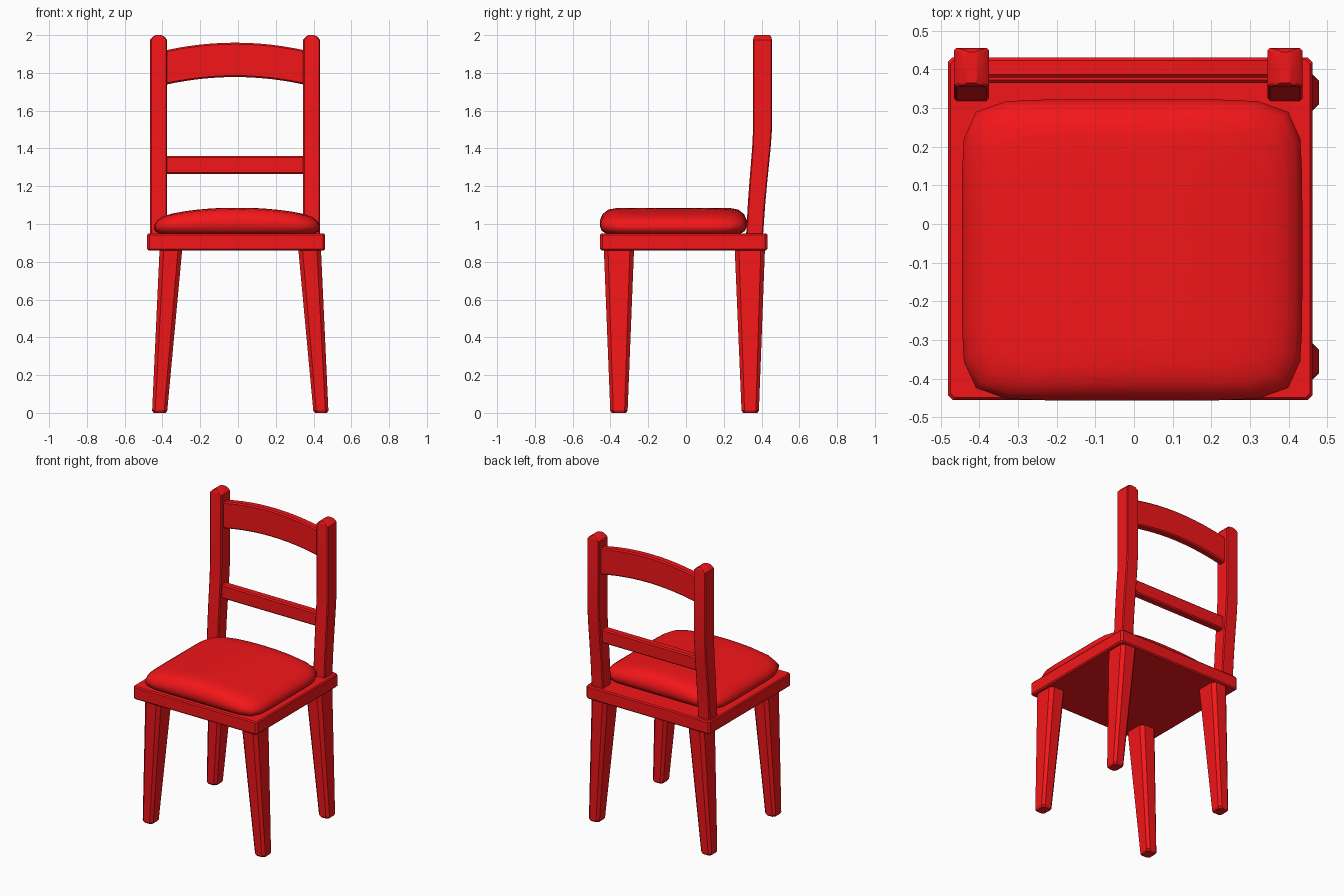
import bpy, bmesh
from mathutils import Vector

if "Cube" in bpy.data.objects:
    bpy.data.objects.remove(bpy.data.objects["Cube"])

red = bpy.data.materials.new("red_paint")
red.diffuse_color = (0.9, 0.008, 0.01, 1)
red.use_nodes = True
red.node_tree.nodes["Principled BSDF"].inputs["Base Color"].default_value = red.diffuse_color


def loft(name, rings, angle=0.6):
    """Skin a stack of equal-length point rings and cap both ends."""
    bm = bmesh.new()
    rows = [[bm.verts.new(p) for p in ring] for ring in rings]
    n = len(rows[0])
    for a, b in zip(rows, rows[1:]):
        for i in range(n):
            j = (i + 1) % n
            bm.faces.new((a[i], a[j], b[j], b[i]))
    bm.faces.new(rows[0])
    bm.faces.new(rows[-1])
    bmesh.ops.recalc_face_normals(bm, faces=bm.faces)
    me = bpy.data.meshes.new(name)
    bm.to_mesh(me)
    bm.free()
    ob = bpy.data.objects.new(name, me)
    bpy.context.collection.objects.link(ob)
    me.materials.append(red)
    bpy.ops.object.select_all(action='DESELECT')
    ob.select_set(True)
    bpy.context.view_layer.objects.active = ob
    bpy.ops.object.shade_smooth_by_angle(angle=angle)
    return ob


def section(hx, hy, c):
    """Rectangle with chamfered corners."""
    return [(hx, -hy + c), (hx, hy - c), (hx - c, hy), (-hx + c, hy),
            (-hx, hy - c), (-hx, -hy + c), (-hx + c, -hy), (hx - c, -hy)]


def level(cx, cy, z, hx, hy, c):
    return [Vector((cx + x, cy + y, z)) for x, y in section(hx, hy, c)]


# Seat board
loft("seat", [level(-0.01, -0.012, z, 0.471 - i, 0.443 - i, 0.012)
              for z, i in ((0.86, 0.008), (0.868, 0), (0.942, 0), (0.95, 0.006))], 0.4)

# Cushion: rounded-square rings, domed across the width
K = 8
square = ([(1, -1 + 2 * i / K) for i in range(K)] + [(1 - 2 * i / K, 1) for i in range(K)]
          + [(-1, 1 - 2 * i / K) for i in range(K)] + [(-1 + 2 * i / K, -1) for i in range(K)])


def cushion_ring(inset, t):
    ring = []
    for p, q in square:
        k = (abs(p) ** 8 + abs(q) ** 8) ** (-1 / 8)
        x, y = p * k * (0.44 - inset), q * k * (0.389 - inset)
        h = 0.138 - 0.042 * (abs(x) / 0.4) ** 2.2
        ring.append(Vector((x - 0.005, y - 0.067, 0.948 + t * h)))
    return ring


loft("cushion", [cushion_ring(*r) for r in (
    (0.035, 0), (0.01, 0.12), (0, 0.32), (0, 0.52), (0.015, 0.76), (0.045, 0.93),
    (0.09, 0.99), (0.15, 1), (0.22, 1), (0.29, 1), (0.36, 1))], 0.9)

# Tapered legs, splayed sideways
for side, sx in (("left", -1), ("right", 1)):
    for end, y0, y1 in (("front", -0.355, -0.355), ("back", 0.34, 0.338)):
        loft(f"{end}_{side}_leg", [
            level(0.012 + sx * 0.427, y0, 0, 0.032, 0.038, 0.014),
            level(0.012 + sx * 0.4265, y0, 0.012, 0.04, 0.046, 0.016),
            level(0.012 + sx * 0.367, y1, 0.87, 0.06, 0.08, 0.022)], 0.4)

# Back posts, curving backwards and then upright
for side, cx in (("left", -0.42), ("right", 0.39)):
    path = [(0.94, 0.363, 0.045), (1.1, 0.373, 0.046), (1.2, 0.381, 0.047),
            (1.3, 0.390, 0.048), (1.4, 0.399, 0.049), (1.5, 0.405, 0.05), (1.975, 0.405, 0.05)]
    rings = [level(cx, y, z, 0.045, hy, 0.006) for z, y, hy in path]
    rings += [level(cx, 0.405, 1.992, 0.03, 0.046, 0.006),
              level(cx, 0.405, 2.0, 0.014, 0.04, 0.006)]
    loft(f"back_{side}_post", rings, 0.4)


# Back rails running between the posts
def rail(name, y, z, hy, hz, arch, steps):
    rings = []
    for i in range(steps + 1):
        u = -1 + 2 * i / steps
        x = -0.015 + 0.375 * u
        zc = z + arch * (1 - u * u)
        rings.append([Vector((x, y + a, zc + b)) for a, b in section(hy, hz, 0.008)])
    loft(name, rings, 0.4)


rail("top_rail", 0.405, 1.827, 0.026, 0.091, 0.042, 12)
rail("lower_rail", 0.39, 1.312, 0.026, 0.048, 0, 1)
